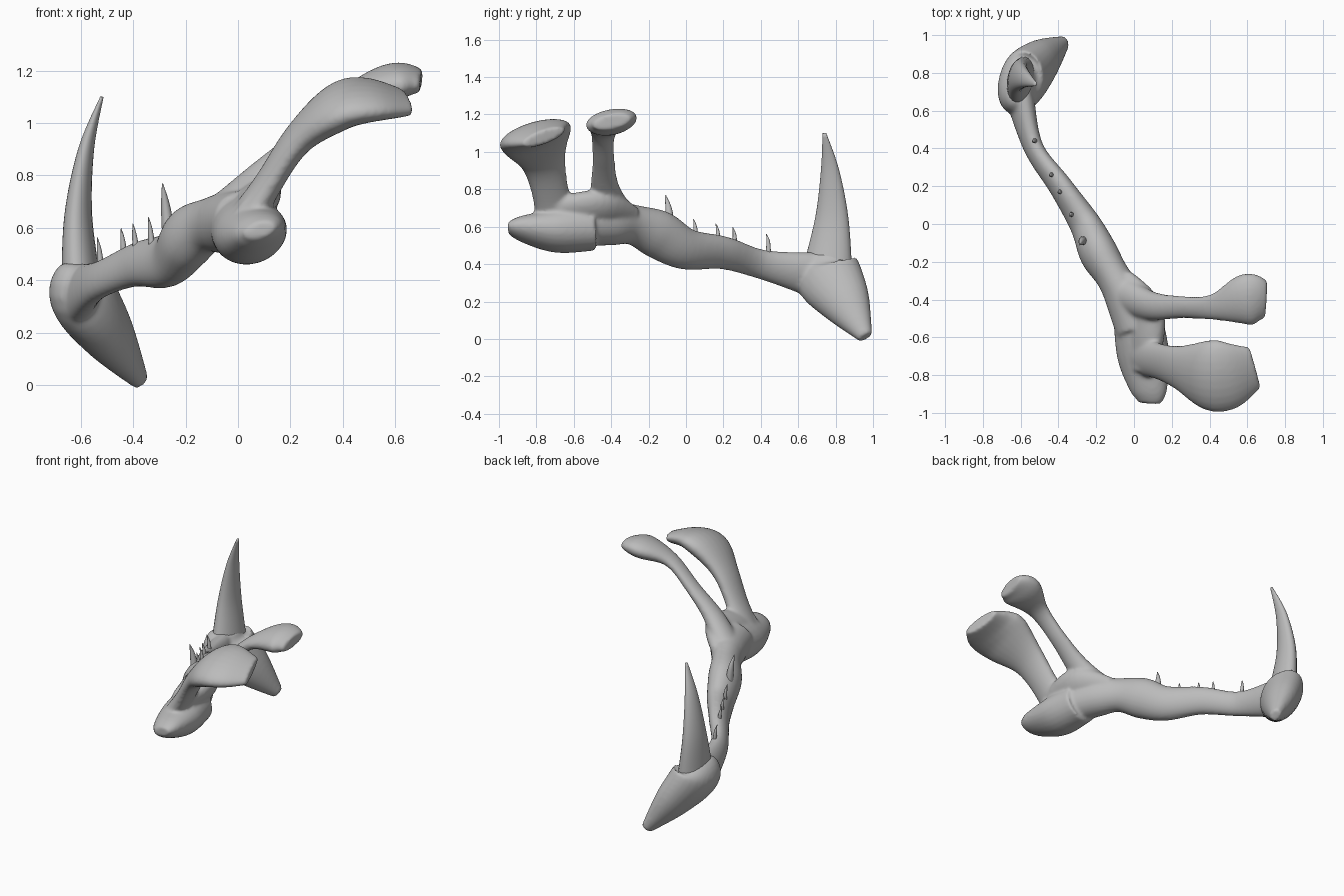
import bpy, bmesh, math
from mathutils import Vector

cube = bpy.data.objects.get("Cube")
if cube:
    bpy.data.objects.remove(cube, do_unlink=True)

bone_grey = bpy.data.materials.new("bone_grey")
bone_grey.use_nodes = True
bone_grey.diffuse_color = (0.5, 0.5, 0.5, 1)
shader = bone_grey.node_tree.nodes["Principled BSDF"]
shader.inputs["Base Color"].default_value = bone_grey.diffuse_color


def smooth_path(points, steps=6):
    """Run a Catmull-Rom curve through the given points."""
    last = len(points) - 1
    samples = []
    for i in range(last):
        before, start = points[max(i - 1, 0)], points[i]
        end, after = points[i + 1], points[min(i + 2, last)]
        leave, arrive = (end - before) / 2, (after - start) / 2
        for step in range(steps):
            t = step / steps
            ease = t * t * (3 - 2 * t)
            samples.append(start.lerp(end, ease)
                           + leave * t * (1 - t) ** 2 - arrive * t * t * (1 - t))
    return samples + [points[last]]


def loft(mesh, path, radii, flatness, across, sides=24):
    """Sweep an ellipse along a path; flatness runs from its start to its end."""
    centres = smooth_path([Vector(point) for point in path])
    widths = smooth_path([Vector((radius, 0, 0)) for radius in radii])
    last = len(centres) - 1
    rings = []
    for i, (centre, width) in enumerate(zip(centres, widths)):
        along = centres[min(i + 1, last)] - centres[max(i - 1, 0)]
        side = along.cross(Vector(across)).normalized()
        wide = side.cross(along).normalized() * width.x
        thin = side * width.x * (flatness[0] + (flatness[1] - flatness[0]) * i / last)
        angles = [math.tau * k / sides for k in range(sides)]
        rings.append([mesh.verts.new(centre + wide * math.cos(a) + thin * math.sin(a))
                      for a in angles])
    faces = [mesh.faces.new(rings[0]), mesh.faces.new(rings[-1])]
    for ring, following in zip(rings, rings[1:]):
        for k in range(sides):
            faces.append(mesh.faces.new((ring[k - 1], ring[k], following[k], following[k - 1])))
    bmesh.ops.recalc_face_normals(mesh, faces=faces)


def make_object(name, mesh):
    data = bpy.data.meshes.new(name)
    mesh.to_mesh(data)
    mesh.free()
    data.materials.append(bone_grey)
    data.shade_smooth()
    obj = bpy.data.objects.new(name, data)
    bpy.context.collection.objects.link(obj)
    return obj


bone = bmesh.new()

# Body of the jaw, from below the processes forward to the chin
loft(bone,
     path=[(0.02, -0.55, 0.62), (-0.04, -0.4, 0.62), (-0.11, -0.28, 0.61), (-0.19, -0.15, 0.56),
           (-0.26, 0, 0.48), (-0.39, 0.2, 0.46), (-0.53, 0.4, 0.4), (-0.6, 0.65, 0.35)],
     radii=[0.12, 0.11, 0.09, 0.1, 0.08, 0.06, 0.05, 0.07],
     flatness=(1, 1.7), across=(0.9, 0.4, -0.3))

# Rounded knob at the rear end of the body
loft(bone,
     path=[(0.08, -0.95, 0.59), (0.08, -0.88, 0.59), (0.05, -0.7, 0.58), (0.02, -0.5, 0.6)],
     radii=[0.06, 0.1, 0.14, 0.13],
     flatness=(0.5, 1), across=(1, 0, 0.3))

# Web of bone joining the feet of both processes
loft(bone,
     path=[(-0.06, -0.3, 0.64), (0.05, -0.45, 0.69), (0.06, -0.6, 0.68), (0.05, -0.78, 0.66)],
     radii=[0.08, 0.12, 0.12, 0.08],
     flatness=(0.6, 0.6), across=(0.7, 0, 0.7))

# Chin, narrowing downward from the tusk socket
loft(bone,
     path=[(-0.6, 0.74, 0.46), (-0.6, 0.75, 0.36), (-0.5, 0.85, 0.2), (-0.37, 0.96, 0.01)],
     radii=[0.1, 0.18, 0.14, 0.04],
     flatness=(0.6, 0.8), across=(0.3, 0.9, 0))

# Slender rear process with a flared head
loft(bone,
     path=[(-0.08, -0.36, 0.62), (0.08, -0.43, 0.79), (0.25, -0.44, 0.95),
           (0.42, -0.44, 1.1), (0.6, -0.4, 1.16), (0.7, -0.4, 1.16)],
     radii=[0.11, 0.08, 0.06, 0.07, 0.14, 0.1],
     flatness=(0.8, 0.4), across=(0, 1, 0.2))

# Broad front process with a fan-shaped, tilted end
loft(bone,
     path=[(0, -0.68, 0.58), (0.11, -0.72, 0.76), (0.23, -0.76, 0.94),
           (0.38, -0.8, 1.06), (0.5, -0.8, 1.09), (0.64, -0.76, 1.08)],
     radii=[0.13, 0.1, 0.12, 0.19, 0.19, 0.12],
     flatness=(0.6, 0.3), across=(0, 1, 0.3))

# Fuse the overlapping parts into one smooth bone
jaw = make_object("jaw_bone", bone)
fuse = jaw.modifiers.new("fuse", "REMESH")
fuse.mode = "VOXEL"
fuse.voxel_size = 0.01
fuse.use_smooth_shade = True
soften = jaw.modifiers.new("soften", "SMOOTH")
soften.iterations = 10

# Curved tusk
tusk = bmesh.new()
loft(tusk,
     path=[(-0.6, 0.76, 0.4), (-0.61, 0.78, 0.65), (-0.58, 0.77, 0.9), (-0.52, 0.74, 1.1)],
     radii=[0.13, 0.09, 0.05, 0.01],
     flatness=(0.55, 0.6), across=(0.2, 1, 0))
make_object("tusk", tusk)

# Small teeth standing along the upper edge of the body
tooth_rows = [(0.44, 0.1), (0.26, 0.1), (0.17, 0.1), (0.05, 0.1), (-0.09, 0.2)]
for number, (y, height) in enumerate(tooth_rows, start=1):
    root = Vector((-0.3 - y / 2, y, 0.55 - y / 5))
    thickness = height * 0.15
    tooth = bmesh.new()
    loft(tooth,
         path=[root - Vector((0, 0, height / 2)),
               root + Vector((-height / 10, 0, height / 2)),
               root + Vector((-height / 6, -height / 10, height))],
         radii=[thickness, thickness * 0.7, thickness / 10],
         flatness=(1, 0.8), across=(0, 1, 0), sides=12)
    make_object(f"small_tooth_{number}", tooth)
